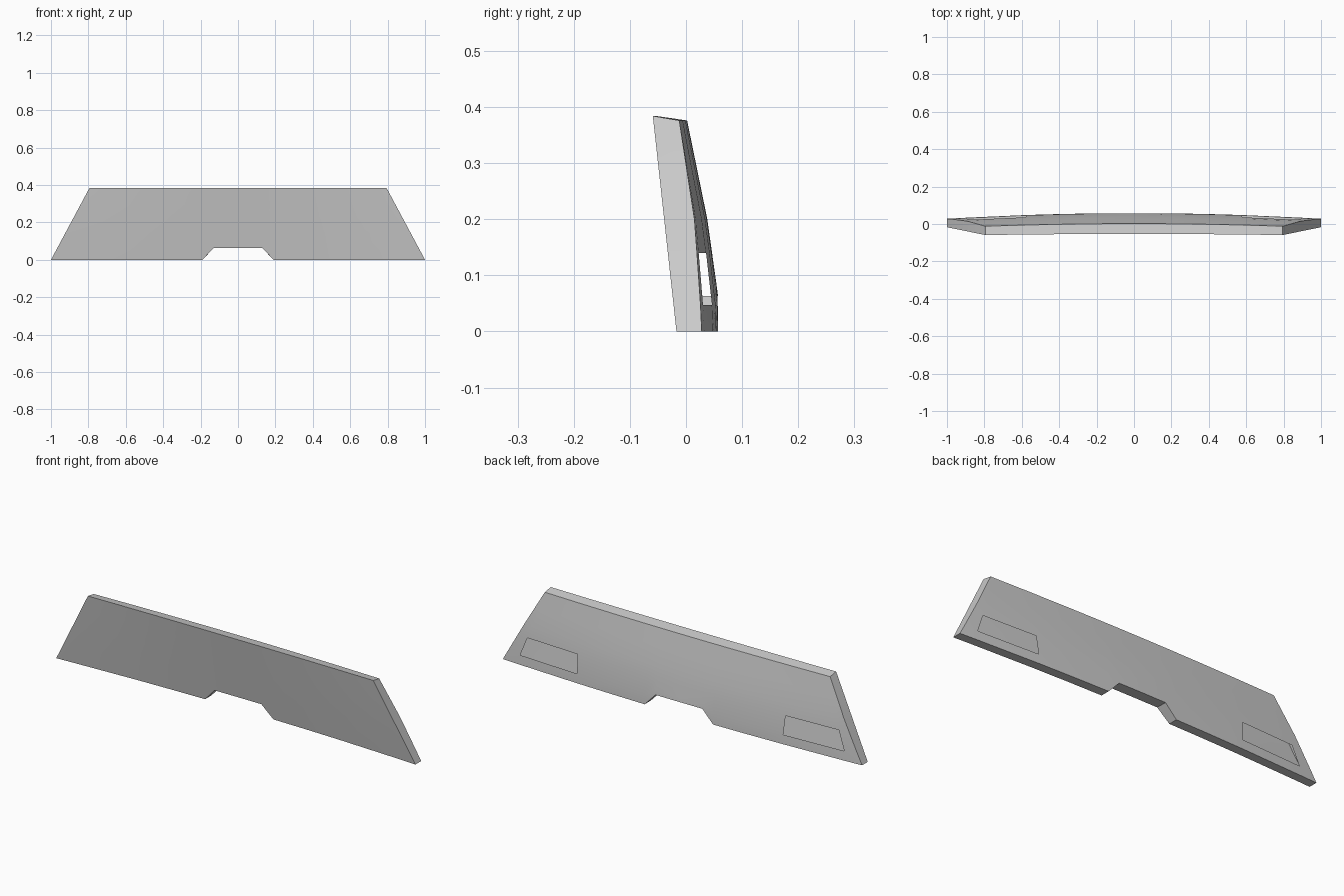
import bpy, bmesh

if "Cube" in bpy.data.objects:
    bpy.data.objects.remove(bpy.data.objects["Cube"])

# Half-width columns at the bottom (inner ones stay vertical, outer ones lean in)
COLS = [0, 0.13, 0.19, 0.37, 0.57, 0.92, 1.0]
LEAN = [0, 0, 0, 0, -0.07, 0.38, 0.547]
ROWS = [0, 0.047, 0.14, 0.2, 0.29, 0.376]
N = len(COLS) - 1
# Back surface profile: height, depth at centre, drop towards the ends
PROFILE = [(0, 0.058, 0.030), (0.065, 0.057, 0.032), (0.2, 0.038, 0.023), (0.376, 0.002, 0.014)]


def profile(z):
    for (z0, c0, d0), (z1, c1, d1) in zip(PROFILE, PROFILE[1:]):
        if z <= z1 + 1e-6:
            t = (z - z0) / (z1 - z0)
            return c0 + (c1 - c0) * t, d0 + (d1 - d0) * t


def point(c, r, back):
    i, side = abs(c), (1 if c >= 0 else -1)
    z = ROWS[r]
    if i <= 1:                                  # raised notch in the lower edge
        z = max(z, 0.063 + 0.02 * r)
    x = COLS[i] - LEAN[i] * z
    curve = (x / (1 - 0.547 * z)) ** 2
    if back:
        centre, drop = profile(z)
        return side * x, centre - drop * curve, z
    y = -0.017 - 0.112 * z + (0.028 - 0.058 * z) * (1 - curve)
    return side * x, y, z * 0.384 / 0.376


bm = bmesh.new()
grids = []
for back in (False, True):
    grids.append({(c, r): bm.verts.new(point(c, r, back))
                  for c in range(-N, N + 1) for r in range(len(ROWS))})

# Front and back skins, the back one with two open light slots
for back, g in enumerate(grids):
    for c in range(-N, N):
        for r in range(len(ROWS) - 1):
            if back and r == 1 and c in (4, -5):
                continue
            quad = [g[c, r], g[c + 1, r], g[c + 1, r + 1], g[c, r + 1]]
            bm.faces.new(quad[::-1] if back else quad)

# Rim walls joining the two skins
top = len(ROWS) - 1
loop = [(c, 0) for c in range(-N, N)] + [(N, r) for r in range(top)]
loop += [(c, top) for c in range(N, -N, -1)] + [(-N, r) for r in range(top, 0, -1)]
front, rear = grids
for a, b in zip(loop, loop[1:] + loop[:1]):
    bm.faces.new((front[b], front[a], rear[a], rear[b]))

mesh = bpy.data.meshes.new("curved_panel")
bm.to_mesh(mesh)
bm.free()
panel = bpy.data.objects.new("curved_panel", mesh)
bpy.context.collection.objects.link(panel)
bpy.context.view_layer.objects.active = panel
panel.select_set(True)
bpy.ops.object.shade_smooth_by_angle()
